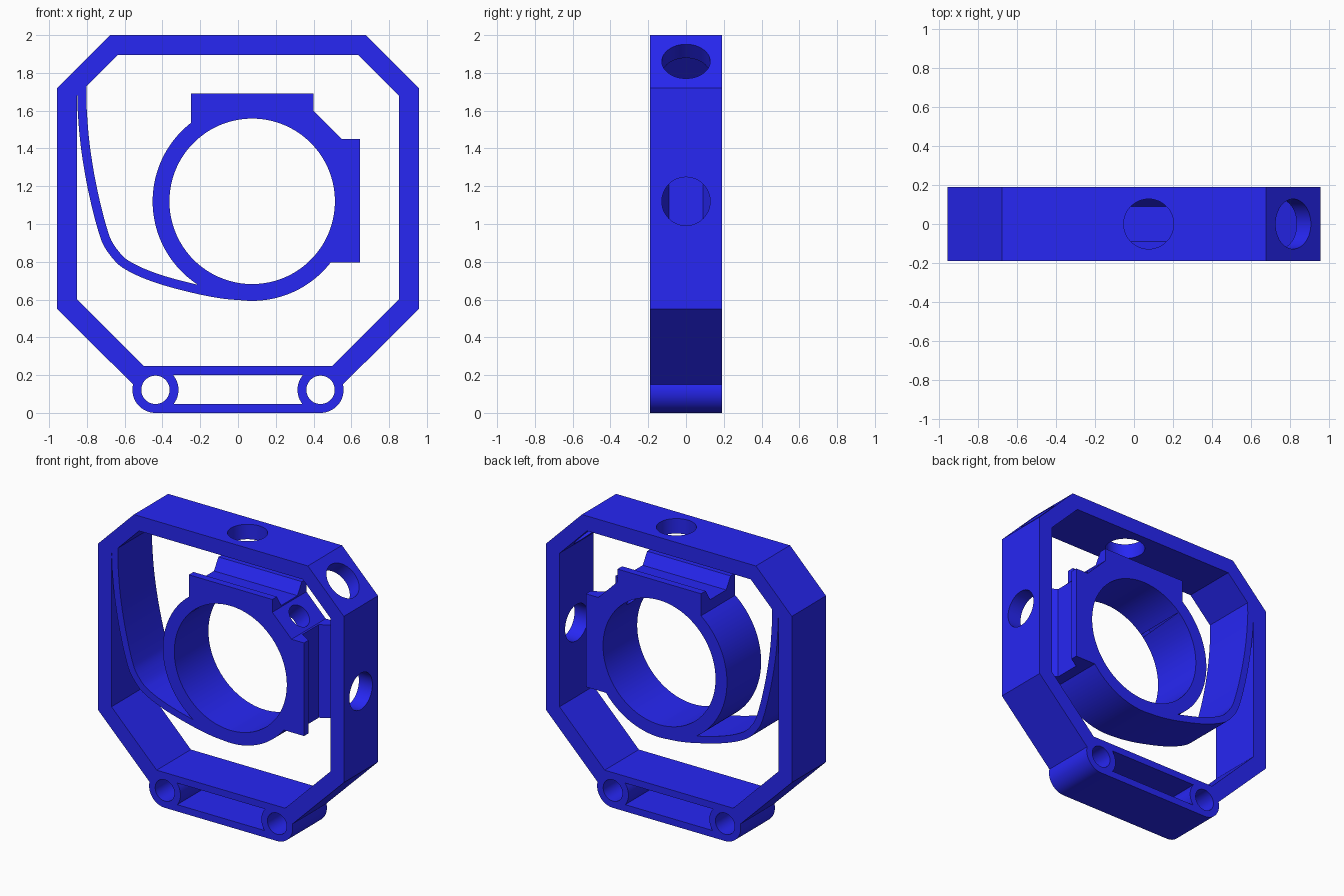
import bpy, bmesh, math
from mathutils import Vector, Matrix
from mathutils.geometry import interpolate_bezier

if "Cube" in bpy.data.objects:
    bpy.data.objects.remove(bpy.data.objects["Cube"])

HALF = 0.19                       # half depth of every part
CX, CZ = 0.075, 1.12              # centre of the tube ring
DIAG = math.pi / 4

blue = bpy.data.materials.new("blue_plastic")
blue.use_nodes = True
blue.diffuse_color = (0.02, 0.02, 0.9, 1)
blue.node_tree.nodes["Principled BSDF"].inputs["Base Color"].default_value = (0.02, 0.02, 0.9, 1)


def prism(name, outline, half=HALF, matrix=None):
    """Extrude an (x, z) outline along y."""
    bm = bmesh.new()
    face = bm.faces.new([bm.verts.new((x, -half, z)) for x, z in outline])
    ext = bmesh.ops.extrude_face_region(bm, geom=[face])
    verts = [v for v in ext["geom"] if isinstance(v, bmesh.types.BMVert)]
    bmesh.ops.translate(bm, verts=verts, vec=(0, 2 * half, 0))
    bmesh.ops.recalc_face_normals(bm, faces=bm.faces)
    if matrix:
        bm.transform(matrix)
    mesh = bpy.data.meshes.new(name)
    bm.to_mesh(mesh)
    bm.free()
    mesh.materials.append(blue)
    obj = bpy.data.objects.new(name, mesh)
    bpy.context.collection.objects.link(obj)
    return obj


def circle(x, z, r, n=96):
    return [(x + r * math.cos(math.tau * i / n), z + r * math.sin(math.tau * i / n)) for i in range(n)]


def rect(x0, x1, z0, z1):
    return [(x0, z0), (x1, z0), (x1, z1), (x0, z1)]


def combine(obj, other, operation):
    """Apply a boolean and discard the second object."""
    other.hide_render = True
    bpy.context.view_layer.objects.active = obj
    mod = obj.modifiers.new("bool", 'BOOLEAN')
    mod.operation, mod.solver, mod.object = operation, 'EXACT', other
    bpy.ops.object.modifier_apply(modifier=mod.name)
    bpy.data.objects.remove(other)


def radial_drill(obj, angle, near, far, radius):
    """Round hole pointing outward from the ring centre."""
    d = Vector((math.cos(angle), 0, math.sin(angle)))
    mid = Vector((CX, 0, CZ)) + d * (near + far) / 2
    turn = Vector((0, 1, 0)).rotation_difference(d).to_matrix().to_4x4()
    drill = prism("drill", circle(0, 0, radius, 48), (far - near) / 2, Matrix.Translation(mid) @ turn)
    combine(obj, drill, 'DIFFERENCE')


def mirrored(half_outline):
    return half_outline + [(-x, z) for x, z in reversed(half_outline)]


# Octagonal frame with three screw holes
frame = prism("frame", mirrored([(0.435, 0.2), (0.555, 0.15), (0.957, 0.55), (0.957, 1.72), (0.677, 2.0)]))
combine(frame, prism("opening", mirrored([(0.5, 0.248), (0.852, 0.6), (0.852, 1.68), (0.637, 1.895)]), 0.4),
        'DIFFERENCE')
for angle in (0, DIAG, 2 * DIAG):
    radial_drill(frame, angle, 0.7, 1.3, 0.128)

# Foot with two pin barrels and a lower bar
combine(frame, prism("lower_bar", rect(-0.437, 0.437, 0, 0.048)), 'UNION')
for side in (-1, 1):
    combine(frame, prism("barrel", circle(side * 0.437, 0.122, 0.122)), 'UNION')
for side in (-1, 1):
    combine(frame, prism("pin_hole", circle(side * 0.437, 0.122, 0.075, 64), 0.4), 'DIFFERENCE')

# Tube ring with two pads and a slanted boss between them
ring = prism("tube_ring", circle(CX, CZ, 0.527, 128))
pads = [(-0.25, 1.69), (0.4, 1.69), (0.4, 1.6), (0.55, 1.45), (0.647, 1.45),
        (0.647, 0.795), (0.35, 0.795), (CX, CZ), (-0.25, 1.445)]
combine(ring, prism("pads", pads), 'UNION')
combine(ring, prism("bore", circle(CX, CZ, 0.438, 128), 0.4), 'DIFFERENCE')

# Sloped groove along the face of each pad
groove = [(-0.09, 0.49), (0.09, 0.49), (0.14, 0.572), (0.14, 0.7), (-0.14, 0.7), (-0.14, 0.572)]
for angle in (0, 2 * DIAG):
    place = (Matrix.Translation((CX, 0, CZ)) @ Matrix.Rotation(2 * DIAG - angle, 4, 'Y')
             @ Matrix.Rotation(2 * DIAG, 4, 'Z'))
    combine(ring, prism("groove", groove, 0.335, place), 'DIFFERENCE')
radial_drill(ring, DIAG, 0.3, 0.8, 0.08)

# Curved leaf spring joining the frame to the ring
path = [Vector(p) for p in [(-0.825, 1.74), (-0.825, 1.61), (-0.806, 1.395), (-0.764, 1.156),
                            (-0.703, 0.928), (-0.66, 0.852), (-0.595, 0.787), (-0.443, 0.717),
                            (-0.231, 0.658), (-0.072, 0.628), (0.075, 0.617)]]
ends = [path[0]] + path + [path[-1]]
line = []
for a, b, c, d in zip(ends, ends[1:], ends[2:], ends[3:]):
    k = (c - b).length / 3
    line += interpolate_bezier(b, b + (c - a).normalized() * k, c - (d - b).normalized() * k, c, 8)[:-1]
line.append(path[-1])
left, right = [], []
for i, p in enumerate(line):
    t = (line[min(i + 1, len(line) - 1)] - line[max(i - 1, 0)]).normalized()
    n = Vector((-t.y, t.x)) * 0.024
    left.append(tuple((p + n).xy))
    right.append(tuple((p - n).xy))
spring = prism("leaf_spring", left + right[::-1])

# Smooth curved walls, crisp edges
for obj in (frame, ring, spring):
    bpy.ops.object.select_all(action='DESELECT')
    obj.select_set(True)
    bpy.context.view_layer.objects.active = obj
    bpy.ops.object.shade_smooth_by_angle(angle=math.radians(30))
